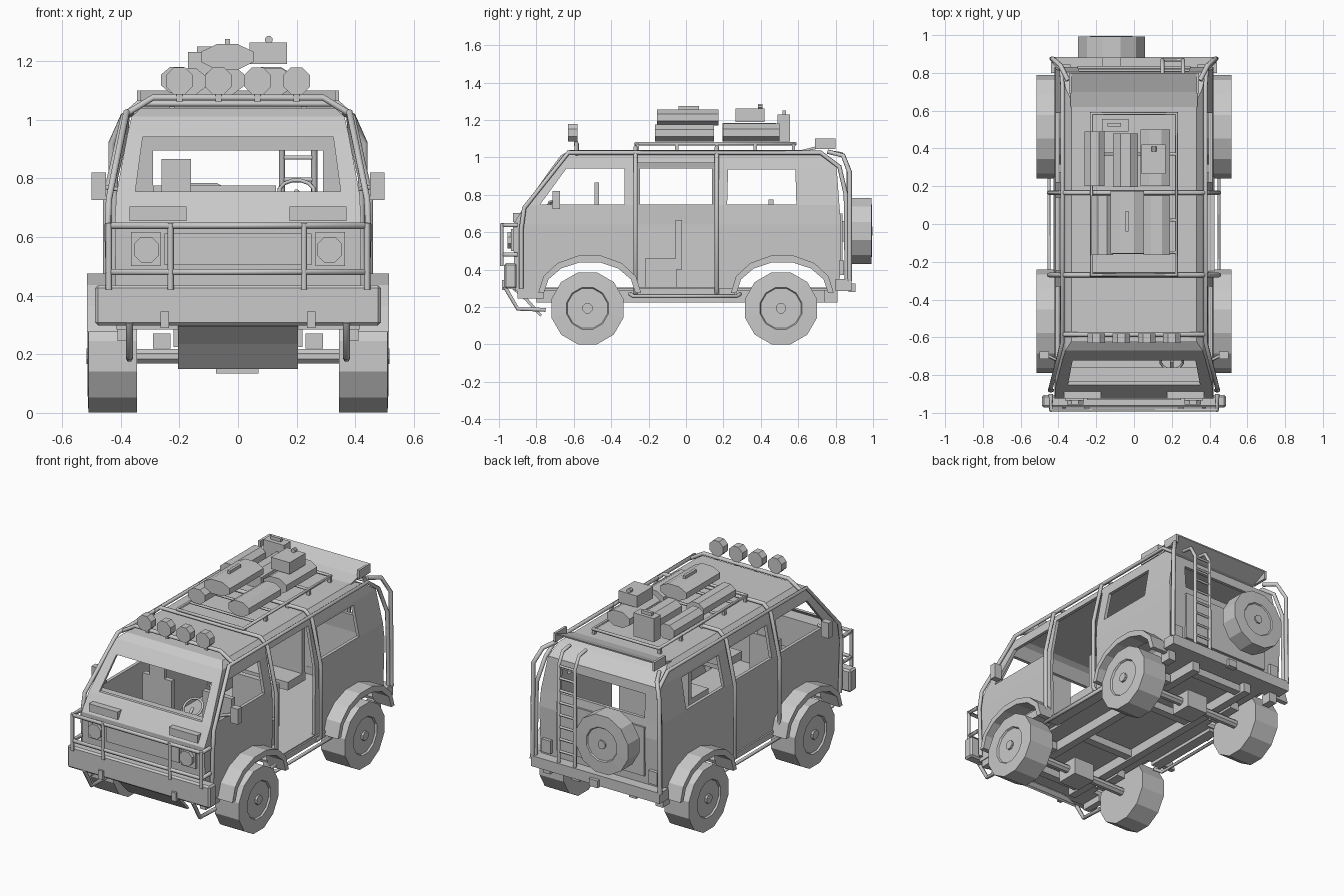
import bpy, bmesh, math
from mathutils import Vector, Matrix

if "Cube" in bpy.data.objects:
    bpy.data.objects.remove(bpy.data.objects["Cube"])

GREY = bpy.data.materials.new("plain_grey")
GREY.diffuse_color = (0.588, 0.588, 0.588, 1)
GREY.use_nodes = True
GREY.node_tree.nodes["Principled BSDF"].inputs["Base Color"].default_value = GREY.diffuse_color


def finish(name, bm):
    bmesh.ops.recalc_face_normals(bm, faces=bm.faces)
    me = bpy.data.meshes.new(name)
    bm.to_mesh(me)
    bm.free()
    me.materials.append(GREY)
    ob = bpy.data.objects.new(name, me)
    bpy.context.collection.objects.link(ob)
    return ob


def loft(name, rings):
    bm = bmesh.new()
    vs = [[bm.verts.new(p) for p in r] for r in rings]
    n = len(rings[0])
    for a, b in zip(vs, vs[1:]):
        for i in range(n):
            bm.faces.new((a[i], a[(i + 1) % n], b[(i + 1) % n], b[i]))
    bm.faces.new(vs[0])
    bm.faces.new(vs[-1])
    return finish(name, bm)


def prism(name, pts, axis, a, b):
    """Extrude a 2D outline: axis x takes (y, z) points, axis y takes (x, z) points."""
    put = (lambda p, t: (t, p[0], p[1])) if axis == 'x' else (lambda p, t: (p[0], t, p[1]))
    return loft(name, [[put(p, t) for p in pts] for t in (a, b)])


def box(name, x0, x1, y0, y1, z0, z1):
    return prism(name, [(x0, z0), (x1, z0), (x1, z1), (x0, z1)], 'y', y0, y1)


def ngon(n, cu, cv, ru, rv=None):
    rv = rv or ru
    return [(cu + ru * math.cos((i + .5) * math.tau / n), cv + rv * math.sin((i + .5) * math.tau / n))
            for i in range(n)]


def tube(name, pts, r=0.011, closed=False):
    cu = bpy.data.curves.new(name, 'CURVE')
    cu.dimensions = '3D'
    cu.bevel_depth, cu.bevel_resolution, cu.use_fill_caps = r, 1, True
    sp = cu.splines.new('POLY')
    sp.points.add(len(pts) - 1)
    for p, q in zip(sp.points, pts):
        p.co = (*q, 1)
    sp.use_cyclic_u = closed
    cu.materials.append(GREY)
    ob = bpy.data.objects.new(name, cu)
    bpy.context.collection.objects.link(ob)
    bpy.ops.object.select_all(action='DESELECT')
    ob.select_set(True)
    bpy.context.view_layer.objects.active = ob
    bpy.ops.object.convert(target='MESH')


def cut(ob, cutter):
    m = ob.modifiers.new("cut", 'BOOLEAN')
    m.operation, m.solver, m.object = 'DIFFERENCE', 'EXACT', cutter
    bpy.context.view_layer.objects.active = ob
    bpy.ops.object.modifier_apply(modifier=m.name)
    bpy.data.objects.remove(cutter)


def shell(name, levels, inset=0):
    return loft(name, [[(-x + inset, f + inset, z), (x - inset, f + inset, z),
                        (x - inset, r - inset, z), (-x + inset, r - inset, z)] for z, x, f, r in levels])


# Hollow body shell
levels = [(.285, .415, -.915, .82), (.64, .42, -.925, .83), (.745, .415, -.86, .82),
          (.95, .377, -.715, .805), (1.01, .363, -.67, .72), (1.04, .33, -.62, .65)]
body = shell("body_shell", levels)
inner = [(.305,) + levels[0][1:]] + levels[1:4] + [(1.0, .365, -.68, .735), (1.018, .345, -.65, .69)]
cut(body, shell("cutter", inner, .02))
arch = lambda c, ry, rz: [(c + ry * math.cos(i * math.pi / 7), .275 + rz * math.sin(i * math.pi / 7))
                          for i in range(8)]
windows = [[(-.78, .748), (-.33, .748), (-.33, .94), (-.64, .94)],
           [(-.245, .748), (.14, .748), (.14, .94), (-.245, .94)],
           [(.22, .748), (.59, .748), (.585, .935), (.225, .935)]]
for s in (-1, 1):
    for w in windows:
        cut(body, prism("cutter", w, 'x', s * .3, s * .6))
    for c in (-.515, .515):
        p = arch(c, .25, .175)
        cut(body, prism("cutter", [(p[0][0], .2)] + p + [(p[-1][0], .2)], 'x', s * .32, s * .6))
cut(body, box("cutter", .3, .6, -.262, .155, .307, .97))
cut(body, prism("cutter", [(-.35, .755), (.35, .755), (.325, .94), (-.325, .94)], 'y', -1.1, -.55))
cut(body, box("cutter", -.29, .29, .7, 1, .75, .895))


# Wheels with a shallow dished face and a small hub
def wheel(name, origin, r, w, turn):
    rings = [[(t, u, v) for u, v in ngon(12, 0, 0, r * k)]
             for t, k in ((0, 1.03), (w, 1.03), (w * 1.02, .6), (w * .96, .57))]
    hub = [[(t, u, v) for u, v in ngon(8, 0, 0, r * .15)] for t in (w * .9, w * 1.04)]
    for n, rg in ((name, rings), (name + "_hub", hub)):
        ob = loft(n, rg)
        ob.data.transform(Matrix.Translation(origin) @ Matrix.Rotation(turn, 4, 'Z'))


for s, side in ((-1, "left"), (1, "right")):
    for c, wy, end in ((-.515, -.527, "front"), (.515, .508, "rear")):
        wheel(f"{end}_{side}_wheel", (s * .345, wy, .193), .193, .165, 0 if s > 0 else math.pi)
        prism(f"{end}_{side}_arch", arch(c, .275, .205) + arch(c, .245, .168)[::-1], 'x', s * .395, s * .515)
        box("suspension_block", s * .23, s * .29, wy - .1, wy + .1, .22, .27)
    # Chassis rails, sill and step tube
    box("chassis_rail", s * .17, s * .22, -.8, .8, .225, .285)
    box("sill", s * .36, s * .425, -.27, .26, .265, .3)
    tube("step_tube", [(s * .4, -.3, .27), (s * .45, -.28, .258), (s * .45, .27, .258), (s * .4, .29, .27)])
    box("rear_corner_skirt", s * .36, s * .41, .74, .81, .225, .29)
    box("front_corner_skirt", s * .37, s * .41, -.9, -.76, .245, .29)
    # Outer cage: roof side, front pillar and rear corner
    tube("cage_side", [(s * .435, -.88, .3), (s * .445, -.88, .62), (s * .44, -.865, .73),
                       (s * .38, -.63, 1.025), (s * .378, .72, 1.025), (s * .385, .82, .95),
                       (s * .42, .855, .8), (s * .425, .86, .32)], .012)
    tube("rear_corner_guard", [(s * .35, .76, 1.03), (s * .39, .84, 1.01), (s * .43, .875, .92),
                               (s * .435, .875, .34)], .013)
    # Mirrors
    box("mirror", s * .45, s * .5, -.715, -.675, .725, .82)
    tube("mirror_arm", [(s * .39, -.73, .76), (s * .46, -.695, .77)], .008)
    # Front lights and indicators
    box("headlight_panel", s * .265, s * .365, -.935, -.915, .5, .617)
    prism("headlight", ngon(8, s * .312, .557, .047), 'y', -.955, -.93)
    box("indicator", s * .175, s * .37, -.925, -.885, .655, .703)
    box("bumper_bracket", s * .235, s * .265, -.985, -.965, .29, .345)
    # Tube below bumper
    tube("under_guard", [(s * .37, -.97, .31), (s * .37, -.9, .19), (s * .37, -.75, .185)], .012)
    box("tail_light", s * .335, s * .395, .82, .845, .37, .45)
    box("spoiler_end", s * .33, s * .345, .69, .8, 1.045, 1.1)

# Floor pan, axles and cross members
box("floor", -.33, .33, -.8, .8, .285, .303)
for y in (-.527, .508):
    prism("axle", ngon(8, y, .193, .026), 'x', -.37, .37)
    box("differential", -.075, .07, y - .07, y + .07, .135, .245)
for y in (-.72, -.25, .28, .74):
    box("cross_member", -.2, .2, y - .025, y + .025, .235, .28)

# Front bumper, grille, guard and skid plates
bumper = box("front_bumper", -.487, .487, -.972, -.905, .298, .435)
bev = bumper.modifiers.new("bevel", 'BEVEL')
bev.width, bev.segments = .01, 1
box("grille", -.25, .25, -.932, -.915, .505, .612)
for z in (.638, .48):
    tube("guard_bar", [(-.44, -.9, z), (-.44, -.985, z), (.44, -.985, z), (.44, -.9, z)], .012)
for x in (-.44, -.23, .225, .44):
    tube("guard_upright", [(x, -.985, .42), (x, -.985, .648)])
prism("skid_plate", [(-.93, .297), (-.86, .235), (-.78, .15), (-.77, .158), (-.85, .25), (-.9, .297)],
      'x', -.205, .205)

# Cage hoops over the roof
for y in (-.27, .165):
    half = [(.42, .27), (.45, .3), (.45, .74), (.39, 1.01), (.34, 1.055)]
    tube("cage_hoop", [(-x, y, z) for x, z in half] + [(x, y, z) for x, z in half[::-1]], .012)

# Roof light bar and lamps
tube("light_bar", [(-.38, -.585, 1.02), (-.29, -.585, 1.075), (.29, -.585, 1.075), (.38, -.585, 1.02)], .012)
for x in (-.2, -.067, .067, .2):
    prism("roof_lamp", ngon(8, x, 1.132, .05), 'y', -.63, -.58)
    box("lamp_stem", x - .01, x + .01, -.6, -.58, 1.06, 1.1)

# Roof rack
tube("rack_rail", [(-.225, -.27, 1.073), (.225, -.27, 1.073), (.225, .585, 1.073), (-.225, .585, 1.073)], .01, True)
for y in (-.15, .02, .37):
    tube("rack_slat", [(-.225, y, 1.072), (.225, y, 1.072)], .008)
for x in (-.225, .225):
    for y in (-.26, -.05, .165, .37, .575):
        box("rack_post", x - .009, x + .009, y - .009, y + .009, 1.03, 1.073)

# Luggage rolls and cans
for x0, x1, y0, y1, z0, z1 in ((-.262, -.155, .2, .49, 1.09, 1.18), (-.11, .02, .195, .48, 1.085, 1.185),
                               (.035, .19, .2, .5, 1.085, 1.18), (-.125, .052, -.155, .175, 1.17, 1.257),
                               (.05, .19, -.165, .15, 1.085, 1.175), (-.225, -.11, -.165, .15, 1.085, 1.175)):
    k = 1 / math.cos(math.pi / 8)
    prism("luggage_roll", ngon(8, (x0 + x1) / 2, (z0 + z1) / 2, (x1 - x0) / 2 * k, (z1 - z0) / 2 * k), 'y', y0, y1)
box("luggage_handle", -.045, -.028, -.04, .07, 1.25, 1.275)
box("small_case", .04, .167, .265, .42, 1.19, 1.262)
prism("case_cap", ngon(8, .105, 1.272, .014), 'y', .385, .41)
box("fuel_can", -.17, -.03, .49, .555, 1.085, 1.23)
box("fuel_can_handle", -.14, -.07, .515, .535, 1.23, 1.25)

# Rear spoiler, bumper, ladder and spare wheel
prism("spoiler", [(.62, 1.03), (.7, 1.045), (.8, 1.092), (.8, 1.1), (.7, 1.06), (.62, 1.04)], 'x', -.335, .335)
box("rear_bumper", -.44, .44, .8, .885, .285, .35)
box("tow_block", -.03, .03, .87, .905, .28, .325)
for x in (.15, .26):
    tube("ladder_side", [(x, .76, 1.03), (x, .83, 1.02), (x, .868, .95), (x, .868, .34)])
for i in range(8):
    tube("ladder_rung", [(.15, .868, .42 + i * .075), (.26, .868, .42 + i * .075)], .008)
box("rear_door_panel", -.3, .3, .822, .836, .4, .7)
box("spare_mount", -.17, -.07, .82, .9, .55, .66)
wheel("spare_wheel", (-.12, .88, .607), .178, .112, math.pi / 2)

# Interior: dashboard, steering wheel and seats
box("dashboard", -.4, .4, -.86, -.76, .55, .735)
m = Matrix.Translation((.2, -.725, .755)) @ Matrix.Rotation(math.radians(40), 4, 'X')
tube("steering_wheel", [m @ Vector((u, v, 0)) for u, v in ngon(12, 0, 0, .06)], .007, True)
tube("steering_column", [(.2, -.725, .755), (.2, -.79, .69)], .01)
for x in (-.21, .2):
    box("front_seat", x - .12, x + .12, -.66, -.47, .45, .5)
    box("front_seat_back", x - .1, x + .1, -.49, -.46, .48, .745)
box("headrest", -.26, -.16, -.49, -.465, .745, .865)
prism("middle_seat", [(-.22, .303), (-.22, .46), (-.055, .46), (-.055, .665), (-.022, .665), (-.022, .4),
                      (-.05, .4), (-.05, .303)], 'x', .0, .3)
box("rear_bench", -.29, .13, .3, .47, .45, .5)
box("rear_bench_back", -.29, .13, .44, .468, .48, .775)
